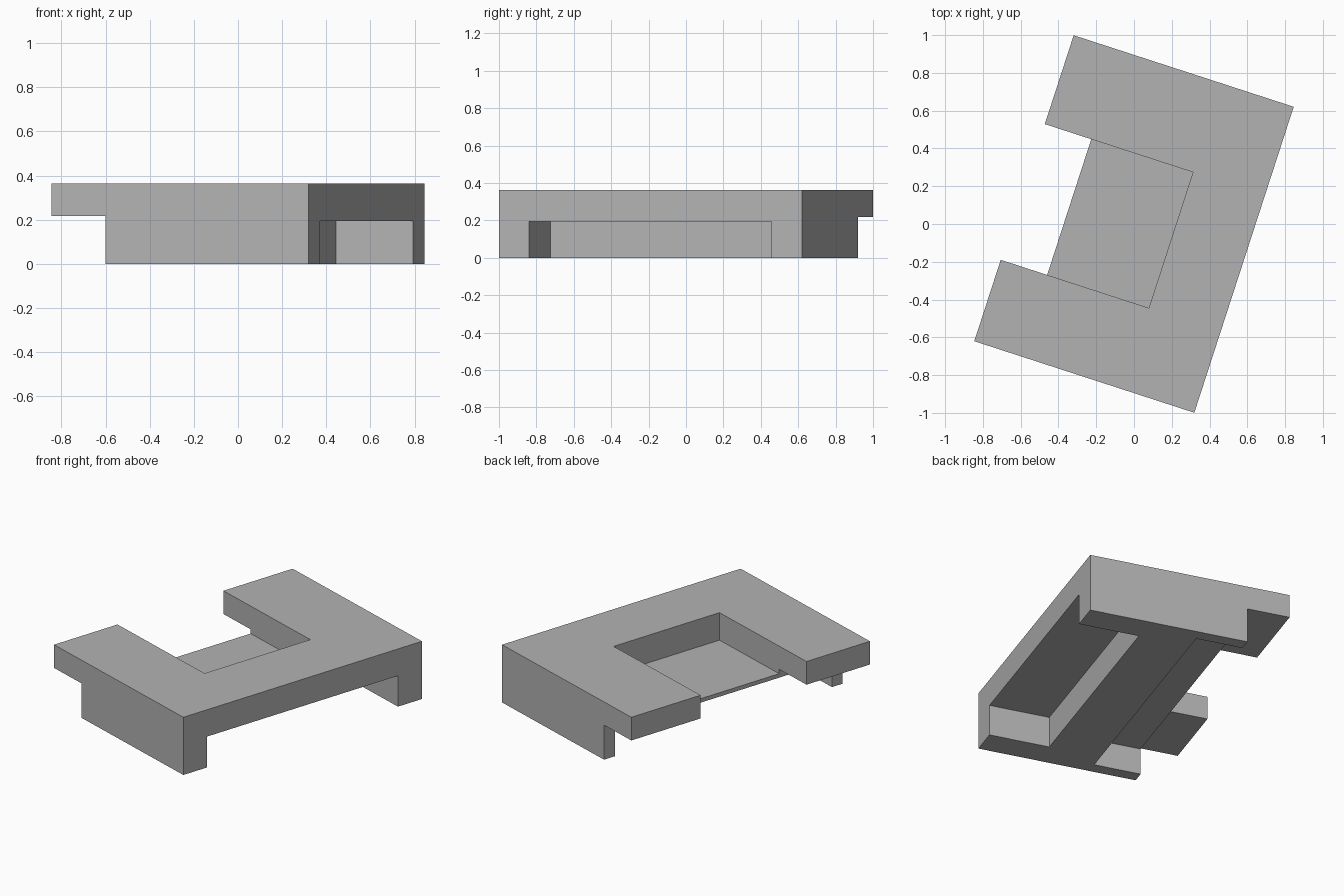
import bpy
import math

cube = bpy.data.objects.get("Cube")
if cube:
    bpy.data.objects.remove(cube, do_unlink=True)

TURN = math.radians(-18)
HEIGHT = 0.363
HALF_W, HALF_L = 0.6125, 0.8515
OUT = 0.1  # how far cutters reach past the block

grey = bpy.data.materials.new("plain_grey")
grey.use_nodes = True
colour = (0.45, 0.45, 0.45, 1)
grey.diffuse_color = colour
grey.node_tree.nodes["Principled BSDF"].inputs["Base Color"].default_value = colour


def box(name, x, y, z):
    """Box spanning the given ranges in the block's own turned frame."""
    bpy.ops.mesh.primitive_cube_add(size=1)
    ob = bpy.context.object
    ob.name = name
    for v in ob.data.vertices:
        v.co = [r[0] if c < 0 else r[1] for r, c in zip((x, y, z), v.co)]
    ob.rotation_euler.z = TURN
    ob.data.materials.append(grey)
    return ob


block = box("bracket_block", (-HALF_W, HALF_W), (-HALF_L, HALF_L), (0, HEIGHT))

cutters = [
    # open pocket in the top, leaving a thin floor
    box("pocket_cutter", (-HALF_W - OUT, 0.212), (-0.3985, 0.357), (0.19, HEIGHT + OUT)),
    # step under the two overhanging arms
    box("overhang_cutter", (-HALF_W - OUT, -0.354), (-HALF_L - OUT, HALF_L + OUT), (-OUT, 0.217)),
    # wide recess under the closed side
    box("wide_recess_cutter", (0.245, HALF_W + OUT), (-0.683, 0.68), (-OUT, 0.194)),
    # longer recess under the open side, with thinner end walls
    box("long_recess_cutter", (-HALF_W - OUT, -0.069), (-0.775, 0.775), (-OUT, 0.165)),
]

for cutter in cutters:
    mod = block.modifiers.new(cutter.name, "BOOLEAN")
    mod.operation = "DIFFERENCE"
    mod.solver = "EXACT"
    mod.object = cutter
    cutter.hide_render = True

# Apply the cuts, then drop the cutters
bpy.ops.object.select_all(action="DESELECT")
block.select_set(True)
bpy.context.view_layer.objects.active = block
for cutter in cutters:
    bpy.ops.object.modifier_apply(modifier=cutter.name)
for cutter in cutters:
    bpy.data.objects.remove(cutter, do_unlink=True)
